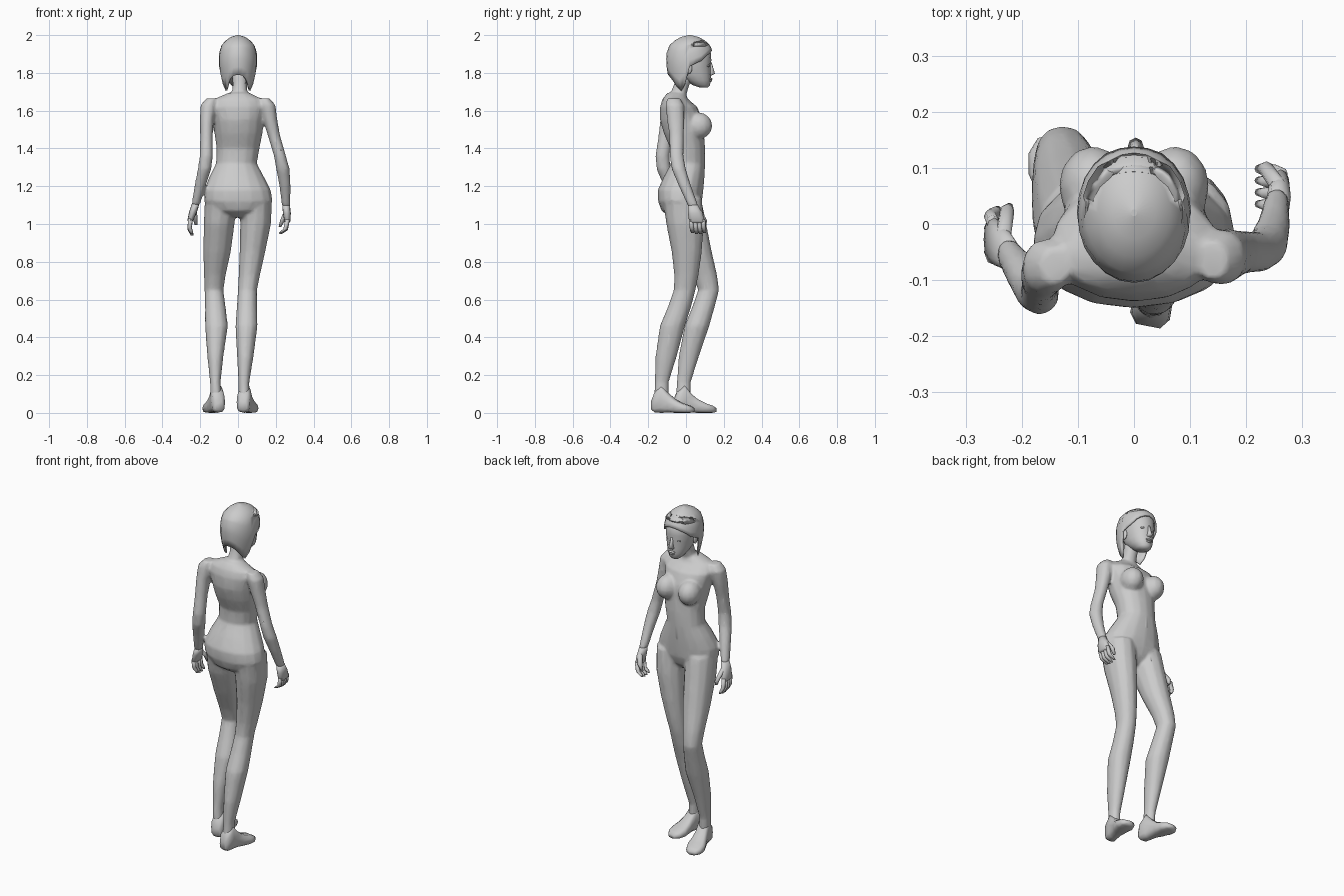
import bpy, bmesh, math
from mathutils import Vector


def se(v, p):
    return math.copysign(abs(v) ** p, v)


def ring(c, u, v, n=12, p=0.9):
    """Rounded cross-section about c, spanned by the half-axes u and v."""
    c, u, v = Vector(c), Vector(u), Vector(v)
    return [c + u * se(math.cos(a), p) + v * se(math.sin(a), p)
            for a in (2 * math.pi * i / n for i in range(n))]


def loft(name, rings, cap=True):
    bm = bmesh.new()
    rows = [[bm.verts.new(q) for q in r] for r in rings]
    n = len(rows[0])
    for a, b in zip(rows, rows[1:]):
        for i in range(n):
            j = (i + 1) % n
            bm.faces.new((a[i], a[j], b[j], b[i]))
    if cap:
        bm.faces.new(rows[0][::-1])
        bm.faces.new(rows[-1])
    bmesh.ops.recalc_face_normals(bm, faces=bm.faces)
    return finish(name, bm)


def finish(name, bm):
    me = bpy.data.meshes.new(name)
    bm.to_mesh(me)
    bm.free()
    for f in me.polygons:
        f.use_smooth = True
    ob = bpy.data.objects.new(name, me)
    bpy.context.collection.objects.link(ob)
    return ob


def limb(name, pts, n=12, p=0.95):
    """Loft of level rings: x, y, z, half width, half depth."""
    return loft(name, [ring((x, y, z), (rx, 0, 0), (0, ry, 0), n, p)
                       for x, y, z, rx, ry in pts])


def boxed(rows):
    """z, x0, x1, y0, y1 -> limb row."""
    return [((a + b) / 2, (c + d) / 2, z, (b - a) / 2, (d - c) / 2)
            for z, a, b, c, d in rows]


def ball(name, c, s, seg=12):
    bm = bmesh.new()
    bmesh.ops.create_uvsphere(bm, u_segments=seg, v_segments=8, radius=1)
    for v in bm.verts:
        v.co = Vector(c) + Vector(v.co[i] * s[i] for i in range(3))
    return finish(name, bm)


# Torso, neck and bust
parts = [limb("torso", boxed([
    (1.035, -.05, .055, -.08, .03), (1.07, -.13, .135, -.13, .065),
    (1.12, -.18, .184, -.148, .085), (1.18, -.18, .174, -.15, .092),
    (1.25, -.152, .138, -.118, .098), (1.32, -.117, .10, -.08, .102),
    (1.40, -.114, .114, -.083, .102), (1.48, -.125, .13, -.118, .095),
    (1.55, -.135, .138, -.138, .088), (1.62, -.15, .15, -.138, .06),
    (1.66, -.13, .13, -.125, .012), (1.695, -.05, .06, -.10, -.005)]), 16)]
parts.append(limb("neck", [(.004, -.06, 1.64, .065, .06), (.008, -.04, 1.69, .042, .044),
                           (.01, -.022, 1.74, .038, .042), (.008, -.005, 1.80, .042, .045)]))
for s in (-1, 1):
    parts.append(ball("breast", (s * .073, .068, 1.52), (.062, .072, .07)))

# Legs: one bent forward, the other trailing
parts.append(limb("left_leg", [
    (-.09, -.02, 1.14, .085, .10), (-.10, .01, 1.0, .082, .098), (-.111, .058, .85, .073, .08),
    (-.123, .10, .73, .058, .065), (-.127, .12, .65, .050, .056), (-.12, .092, .56, .055, .06),
    (-.114, .058, .46, .061, .066), (-.12, .015, .3, .043, .054), (-.12, -.012, .16, .028, .037),
    (-.115, -.015, .06, .032, .04)]))
parts.append(limb("right_leg", [
    (.095, -.02, 1.14, .085, .105), (.093, -.005, 1.0, .082, .10), (.076, .004, .85, .068, .08),
    (.06, .002, .73, .057, .065), (.05, -.007, .65, .051, .058), (.047, -.035, .56, .054, .062),
    (.045, -.072, .46, .059, .067), (.038, -.107, .29, .043, .056), (.031, -.129, .16, .029, .037),
    (.033, -.13, .06, .032, .04)]))

# Arms
parts.append(limb("right_arm", [
    (.14, -.065, 1.665, .028, .035), (.155, -.06, 1.63, .044, .05), (.168, -.055, 1.56, .039, .047),
    (.19, -.05, 1.47, .033, .039), (.222, -.05, 1.36, .032, .037), (.238, -.038, 1.29, .036, .038),
    (.249, -.005, 1.2, .03, .033), (.255, .04, 1.09, .022, .028)]))
parts.append(limb("left_arm", [
    (-.14, -.075, 1.665, .028, .035), (-.155, -.075, 1.63, .044, .05), (-.165, -.09, 1.55, .037, .047),
    (-.167, -.108, 1.46, .033, .039), (-.168, -.125, 1.36, .035, .037), (-.177, -.118, 1.29, .036, .038),
    (-.201, -.085, 1.2, .03, .033), (-.224, -.052, 1.10, .022, .028)]))

# Fuse the skin into one soft, low-density surface
bpy.ops.object.select_all(action='DESELECT')
for o in parts:
    o.select_set(True)
bpy.context.view_layer.objects.active = parts[0]
bpy.ops.object.join()
body = parts[0]
body.name = "body"
rm = body.modifiers.new("fuse", 'REMESH')
rm.mode, rm.voxel_size, rm.use_smooth_shade = 'VOXEL', .008, True
sm = body.modifiers.new("soften", 'SMOOTH')
sm.factor, sm.iterations = .5, 7
body.modifiers.new("simplify", 'DECIMATE').ratio = .2

# Feet: lofted from heel to toe
for name, heel, toe in (("left_foot", (-.10, -.065, 0), (-.15, .158, 0)),
                        ("right_foot", (.025, -.182, 0), (.068, .042, 0))):
    heel, toe = Vector(heel), Vector(toe)
    side = (toe - heel).normalized().cross(Vector((0, 0, 1)))
    loft(name, [ring(heel.lerp(toe, t) + Vector((0, 0, (lo + hi) / 2)), side * w,
                     (0, 0, (hi - lo) / 2), 12, .65)
                for t, w, lo, hi in ((0, .022, .015, .065), (.08, .036, .002, .11),
                                     (.24, .035, 0, .15), (.4, .036, .003, .105), (.55, .043, 0, .075),
                                     (.74, .052, 0, .052), (.9, .044, 0, .04), (1, .022, .004, .026))])

# Hands: palm, four curled fingers and a thumb
for name, wrist, knuck, mid, tip, thumb in (
        ("right", (.255, .038, 1.10), (.262, .058, 1.015), (.252, .063, .965), (.222, .067, .943), (.222, .098, .985)),
        ("left", (-.223, -.052, 1.11), (-.252, -.028, 1.02), (-.256, -.018, .97), (-.243, -.006, .937), (-.222, .03, .995))):
    w, k, m, t, th = map(Vector, (wrist, knuck, mid, tip, thumb))
    loft(name + "_palm", [ring(w, (.02, 0, 0), (0, .026, 0)),
                          ring(w.lerp(k, .5), (.021, 0, 0), (0, .038, 0)),
                          ring(k, (.016, 0, 0), (0, .042, 0)),
                          ring(k.lerp(m, .2), (.01, 0, 0), (0, .036, 0))])
    for i in range(4):
        off = Vector((0, (i - 1.5) * .021, .006 * abs(i - 1.5)))
        limb(name + "_finger", [(*(q + off), r, r) for q, r in
                                ((k, .012), (m, .0115), (m.lerp(t, .5), .011), (t, .007))], 8, 1)
    root = w.lerp(k, .35) + Vector((0, .022, 0))
    limb(name + "_thumb", [(*root, .014, .015), (*(root.lerp(th, .6) + Vector((0, .012, 0))), .013, .014),
                           (*th, .007, .008)], 8, 1)

# Head and facial features
limb("head", boxed([(1.722, -.02, .026, .075, .115), (1.735, -.036, .042, .035, .127),
                    (1.76, -.052, .058, .0, .131), (1.79, -.063, .068, -.04, .132),
                    (1.83, -.073, .077, -.06, .132), (1.87, -.08, .083, -.07, .134),
                    (1.92, -.08, .082, -.065, .13), (1.96, -.055, .057, -.03, .09)]), 16)
limb("nose", [(.003, .125, 1.787, .012, .012), (.003, .135, 1.795, .015, .019),
              (.003, .132, 1.82, .009, .014), (.003, .128, 1.855, .007, .008)], 8, 1)
ball("upper_lip", (.003, .128, 1.768), (.021, .013, .006))
ball("lower_lip", (.003, .127, 1.758), (.017, .012, .006))
for s in (-1, 1):
    ball("eye", (.003 + s * .032, .115, 1.838), (.015, .012, .007))
    ball("ear", (.003 + s * .076, .015, 1.825), (.009, .018, .03))

# Hair: cropped cap with a varying hem (every 15 degrees, brow to nape)
hem = [1.918, 1.915, 1.905, 1.89, 1.865, 1.85, 1.835, 1.74, 1.705, 1.73, 1.765, 1.785, 1.79]
prof = [(2.0, .05), (1.99, .38), (1.97, .66), (1.945, .87), (1.905, .98), (1.87, 1.0),
        (1.81, .97), (1.75, .84), (1.69, .7)]


def width(z):
    for (z0, w0), (z1, w1) in zip(prof, prof[1:]):
        if z >= z1:
            return w0 + (w1 - w0) * (z0 - z) / (z0 - z1)
    return prof[-1][1]


rows = []
for t in (0, .035, .1, .19, .3, .45, .6, .8, 1):
    row = []
    for i in range(24):
        z = 2 - (2 - hem[min(i, 24 - i)]) * t
        if t < .2:  # even crown
            z = 2 - .28 * t
        a = i * math.pi / 12
        row.append(Vector((.102 * width(z) * math.sin(a), .02 + .125 * width(z) * math.cos(a), z)))
    rows.append(row)
hair = loft("hair", rows, cap=False)
bm = bmesh.new()
bm.from_mesh(hair.data)
bm.verts.ensure_lookup_table()
bm.faces.new(bm.verts[:24])
bmesh.ops.recalc_face_normals(bm, faces=bm.faces)
bm.to_mesh(hair.data)
bm.free()
so = hair.modifiers.new("thickness", 'SOLIDIFY')
so.thickness, so.offset = .01, -1
